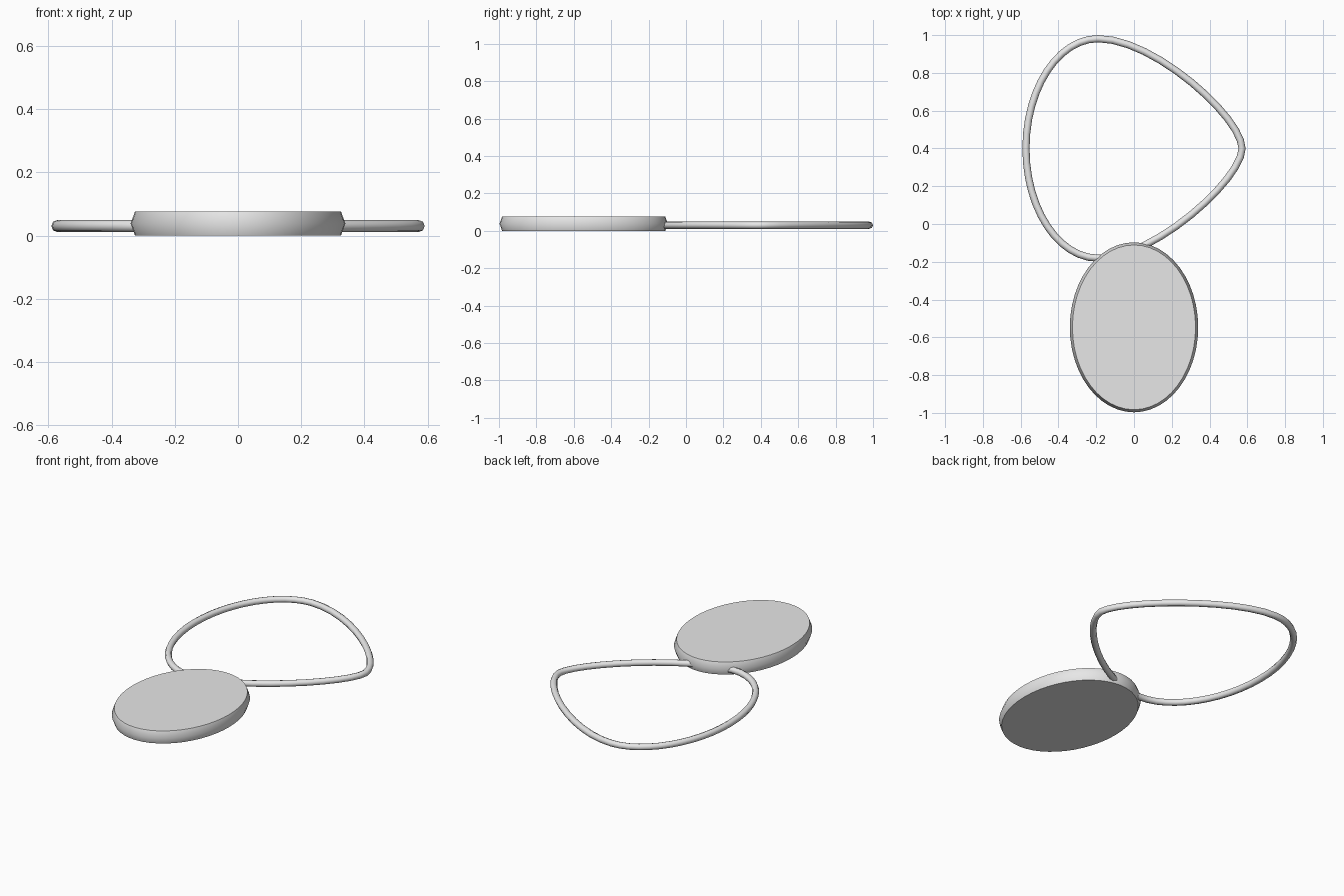
import bpy, bmesh, math

cube = bpy.data.objects.get("Cube")
if cube:
    bpy.data.objects.remove(cube, do_unlink=True)

grey = bpy.data.materials.new("plain_grey")
grey.use_nodes = True
grey.diffuse_color = (0.8, 0.8, 0.8, 1)
grey.node_tree.nodes["Principled BSDF"].inputs["Base Color"].default_value = (0.8, 0.8, 0.8, 1)


def smooth(obj):
    bpy.ops.object.select_all(action='DESELECT')
    obj.select_set(True)
    bpy.context.view_layer.objects.active = obj
    bpy.ops.object.shade_smooth_by_angle(angle=math.radians(55))


# Oval pendant: stacked ellipses, widest at half height
SIDES = 48
bm = bmesh.new()
rings = []
for inset, z in ((0.014, 0.0), (0.0, 0.038), (0.014, 0.076)):
    ring = []
    for i in range(SIDES):
        a = math.tau * i / SIDES
        ring.append(bm.verts.new(((0.34 - inset) * math.cos(a),
                                  -0.547 + (0.45 - inset) * math.sin(a), z)))
    rings.append(ring)
for low, high in zip(rings, rings[1:]):
    for i in range(SIDES):
        j = (i + 1) % SIDES
        bm.faces.new((low[i], low[j], high[j], high[i]))
bm.faces.new(rings[0][::-1])
bm.faces.new(rings[-1])
mesh = bpy.data.meshes.new("oval_pendant")
bm.to_mesh(mesh)
bm.free()
mesh.materials.append(grey)
pendant = bpy.data.objects.new("oval_pendant", mesh)
bpy.context.collection.objects.link(pendant)
smooth(pendant)

# Cord loop: four-point closed curve, pointed towards +x
curve = bpy.data.curves.new("cord_loop", 'CURVE')
curve.dimensions = '3D'
curve.resolution_u = 12
curve.bevel_depth = 0.019
curve.bevel_resolution = 2
spline = curve.splines.new('BEZIER')
spline.bezier_points.add(3)
spline.use_cyclic_u = True
# point, incoming handle offset, outgoing handle offset
loop = (((-0.572, 0.4), (0, -0.32), (0, 0.32)),
        ((-0.19, 0.981), (-0.21, 0), (0.3, 0)),
        ((0.572, 0.4), (0, 0.16), (0, -0.16)),
        ((-0.19, -0.181), (0.3, 0), (-0.21, 0)))
for p, (co, left, right) in zip(spline.bezier_points, loop):
    p.handle_left_type = p.handle_right_type = 'FREE'
    p.co = (*co, 0.03)
    p.handle_left = (co[0] + left[0], co[1] + left[1], 0.03)
    p.handle_right = (co[0] + right[0], co[1] + right[1], 0.03)
curve.materials.append(grey)
cord = bpy.data.objects.new("cord_loop", curve)
bpy.context.collection.objects.link(cord)
bpy.ops.object.select_all(action='DESELECT')
cord.select_set(True)
bpy.context.view_layer.objects.active = cord
bpy.ops.object.convert(target='MESH')
smooth(bpy.context.view_layer.objects.active)
